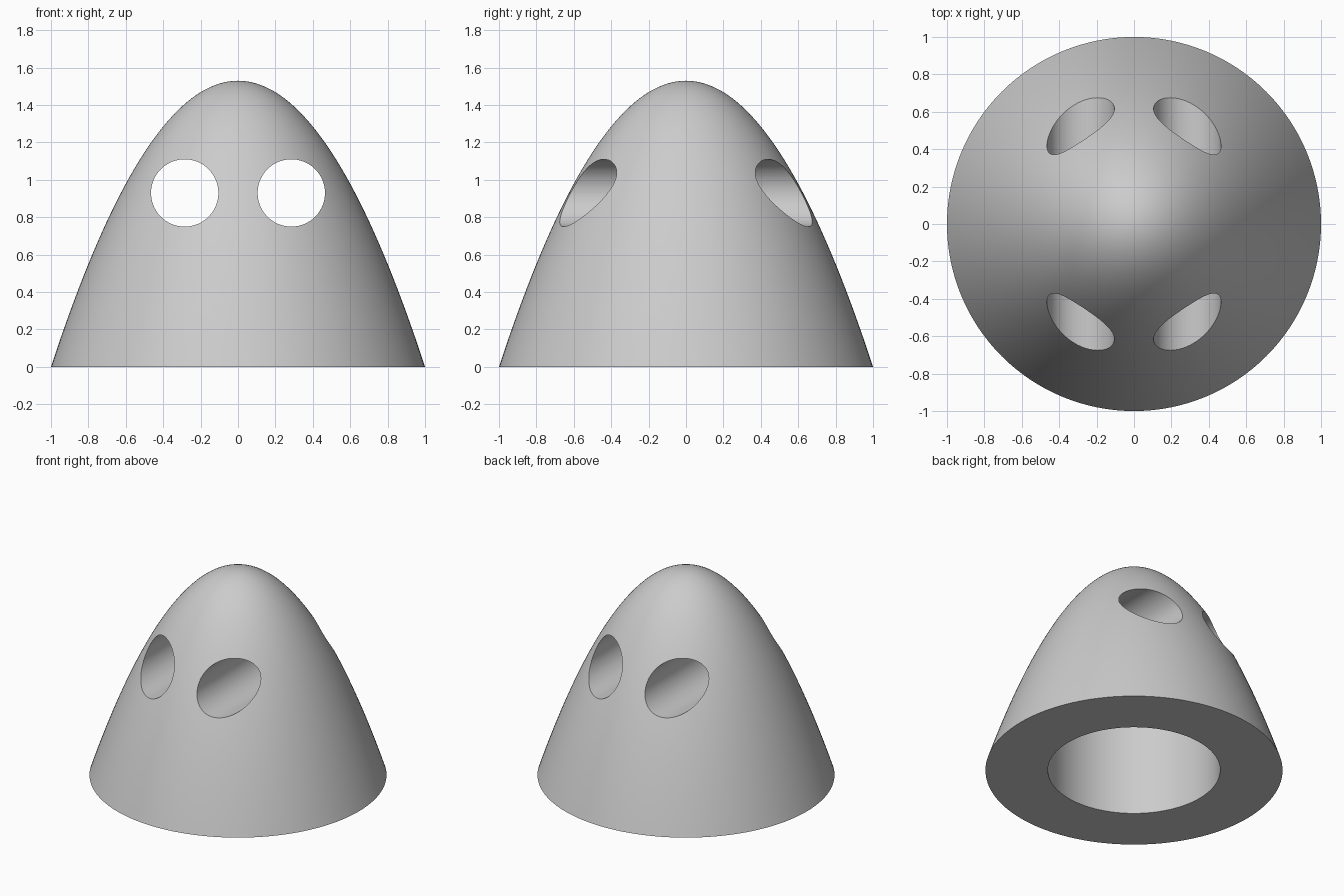
import bpy
import bmesh
import math

HEIGHT = 1.53
SEGMENTS = 128

cube = bpy.data.objects.get("Cube")
if cube:
    bpy.data.objects.remove(cube, do_unlink=True)

grey = bpy.data.materials.new("plain grey")
grey.use_nodes = True
colour = (0.6, 0.6, 0.6, 1)
grey.diffuse_color = colour
grey.node_tree.nodes["Principled BSDF"].inputs["Base Color"].default_value = colour


def add_lathe(name, profile):
    """Spin an (r, z) profile around the z axis into a solid."""
    bm = bmesh.new()
    verts = [bm.verts.new((r, 0, z)) for r, z in profile]
    edges = [bm.edges.new(pair) for pair in zip(verts, verts[1:])]
    bmesh.ops.spin(bm, geom=verts + edges, cent=(0, 0, 0), axis=(0, 0, 1),
                   angle=math.tau, steps=SEGMENTS)
    bmesh.ops.remove_doubles(bm, verts=bm.verts, dist=0.0001)
    bmesh.ops.recalc_face_normals(bm, faces=bm.faces)
    mesh = bpy.data.meshes.new(name)
    bm.to_mesh(mesh)
    bm.free()
    obj = bpy.data.objects.new(name, mesh)
    bpy.context.collection.objects.link(obj)
    mesh.materials.append(grey)
    return obj


# Parabolic body with a blind cylindrical bore in the base
bore_radius, bore_depth = 0.58, 0.70
steps = 40
outer = [(i / steps, HEIGHT * (1 - (i / steps) ** 2)) for i in range(steps + 1)]
inner = [(bore_radius, 0), (bore_radius, bore_depth), (0, bore_depth)]
body = add_lathe("domed_body", outer + inner)

# Two round holes running from front to back
cutters = []
for side, x in (("left", 0.285), ("right", -0.285)):
    bpy.ops.mesh.primitive_cylinder_add(vertices=96, radius=0.18, depth=3,
                                        location=(x, 0, 0.93),
                                        rotation=(math.pi / 2, 0, 0))
    cutter = bpy.context.object
    cutter.name = side + "_hole_cutter"
    cutter.hide_render = True
    cutter.data.materials.append(grey)
    cutters.append(cutter)
    cut = body.modifiers.new(side + "_hole", "BOOLEAN")
    cut.operation = "DIFFERENCE"
    cut.solver = "EXACT"
    cut.object = cutter

# Apply the holes, then smooth the curved faces
bpy.ops.object.select_all(action="DESELECT")
body.select_set(True)
bpy.context.view_layer.objects.active = body
for modifier in list(body.modifiers):
    bpy.ops.object.modifier_apply(modifier=modifier.name)
for cutter in cutters:
    bpy.data.objects.remove(cutter, do_unlink=True)
bpy.ops.object.shade_smooth_by_angle(angle=math.radians(25))
